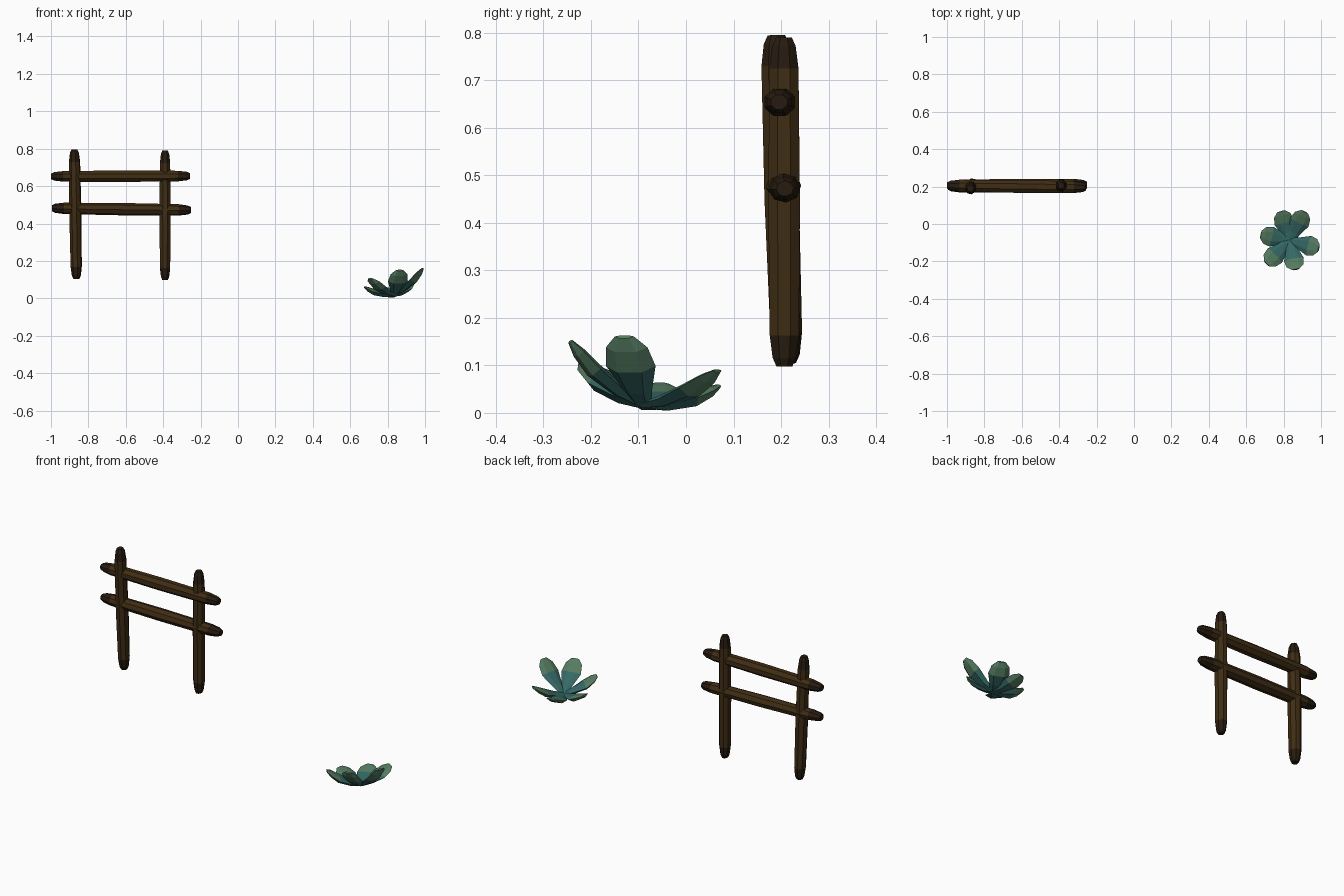
import bpy, bmesh, math
from mathutils import Vector

if "Cube" in bpy.data.objects:
    bpy.data.objects.remove(bpy.data.objects["Cube"])


def material(name, rgb):
    m = bpy.data.materials.new(name)
    m.diffuse_color = (*rgb, 1)
    m.use_nodes = True
    m.node_tree.nodes["Principled BSDF"].inputs["Base Color"].default_value = m.diffuse_color
    return m


WOOD = [material("wood", (0.05, 0.026, 0.007)), material("wood_end", (0.02, 0.011, 0.005))]
LEAF = [material("leaf_base", (0.035, 0.14, 0.13)), material("leaf_tip", (0.09, 0.2, 0.12))]


def loft(name, rings, mats, is_second):
    """Skin a list of rings, cap both ends; is_second picks the material per band."""
    bm = bmesh.new()
    loops = [[bm.verts.new(p) for p in ring] for ring in rings]
    n = len(loops[0])
    for k, (a, b) in enumerate(zip(loops, loops[1:])):
        for i in range(n):
            j = (i + 1) % n
            f = bm.faces.new((a[i], a[j], b[j], b[i]))
            f.material_index = int(is_second(k))
    for cap, k in ((loops[0], 0), (loops[-1], len(loops) - 2)):
        bm.faces.new(cap).material_index = int(is_second(k))
    bmesh.ops.recalc_face_normals(bm, faces=bm.faces)
    me = bpy.data.meshes.new(name)
    bm.to_mesh(me)
    bm.free()
    for m in mats:
        me.materials.append(m)
    ob = bpy.data.objects.new(name, me)
    bpy.context.collection.objects.link(ob)
    return ob


def log(name, start, end, radius, turn=0.0):
    """Eight-sided log with chamfered ends."""
    a, b = Vector(start), Vector(end)
    length = (b - a).length
    d = (b - a).normalized()
    u = d.cross(Vector((0, 1, 0))).normalized()
    v = d.cross(u)
    profile = [(0, 0.5), (0.018, 0.74), (0.065, 0.92), (length / 2, 1),
               (length - 0.065, 0.92), (length - 0.018, 0.74), (length, 0.5)]
    rings = []
    for s, r in profile:
        ring = []
        for i in range(8):
            t = turn + math.tau * i / 8
            ring.append(a + d * s + (u * math.cos(t) * 0.95 + v * math.sin(t) * 1.06) * r * radius)
        rings.append(ring)
    return loft(name, rings, WOOD, lambda k: k in (0, 1, 4, 5))


# Fence posts and rails
log("left_post", (-0.864, 0.213, 0.104), (-0.875, 0.190, 0.795), 0.035, 0.2)
log("right_post", (-0.390, 0.207, 0.098), (-0.390, 0.206, 0.790), 0.034, 0.39)
log("upper_rail", (-0.999, 0.206, 0.652), (-0.256, 0.196, 0.654), 0.035, 0.39)
log("lower_rail", (-0.995, 0.202, 0.482), (-0.252, 0.208, 0.472), 0.035, 0.1)


def leaf(name, tip, half_width=0.054):
    """Thick spoon-shaped leaf from the rosette centre, curling up to its tip."""
    root = Vector((0.835, -0.09, 0.016))
    tip = Vector(tip)
    d = (tip - root).normalized()
    side = d.cross(Vector((0, 0, 1))).normalized()
    up = side.cross(d)
    profile = [(0, 0.35, 0.008), (0.28, 0.6, 0.015), (0.62, 1, 0.018),
               (0.86, 0.84, 0.013), (1, 0.38, 0.005)]
    section = [(-1, 0.25), (-0.45, 0.8), (0.45, 0.8), (1, 0.25), (0.5, -0.8), (-0.5, -0.8)]
    rings = []
    for t, w, h in profile:
        c = root.lerp(tip, t) - up * 0.014 * math.sin(math.pi * t)
        rings.append([c + side * x * w * half_width + up * z * h for x, z in section])
    return loft(name, rings, LEAF, lambda k: k >= 2)


# Six-leaf rosette, tilted up toward the front right
TIPS = [(0.988, -0.130, 0.160), (0.865, -0.243, 0.150), (0.708, -0.212, 0.105),
        (0.678, -0.055, 0.060), (0.785, 0.068, 0.056), (0.912, 0.066, 0.088)]
for i, tip in enumerate(TIPS):
    leaf(f"leaf_{i + 1}", tip)
